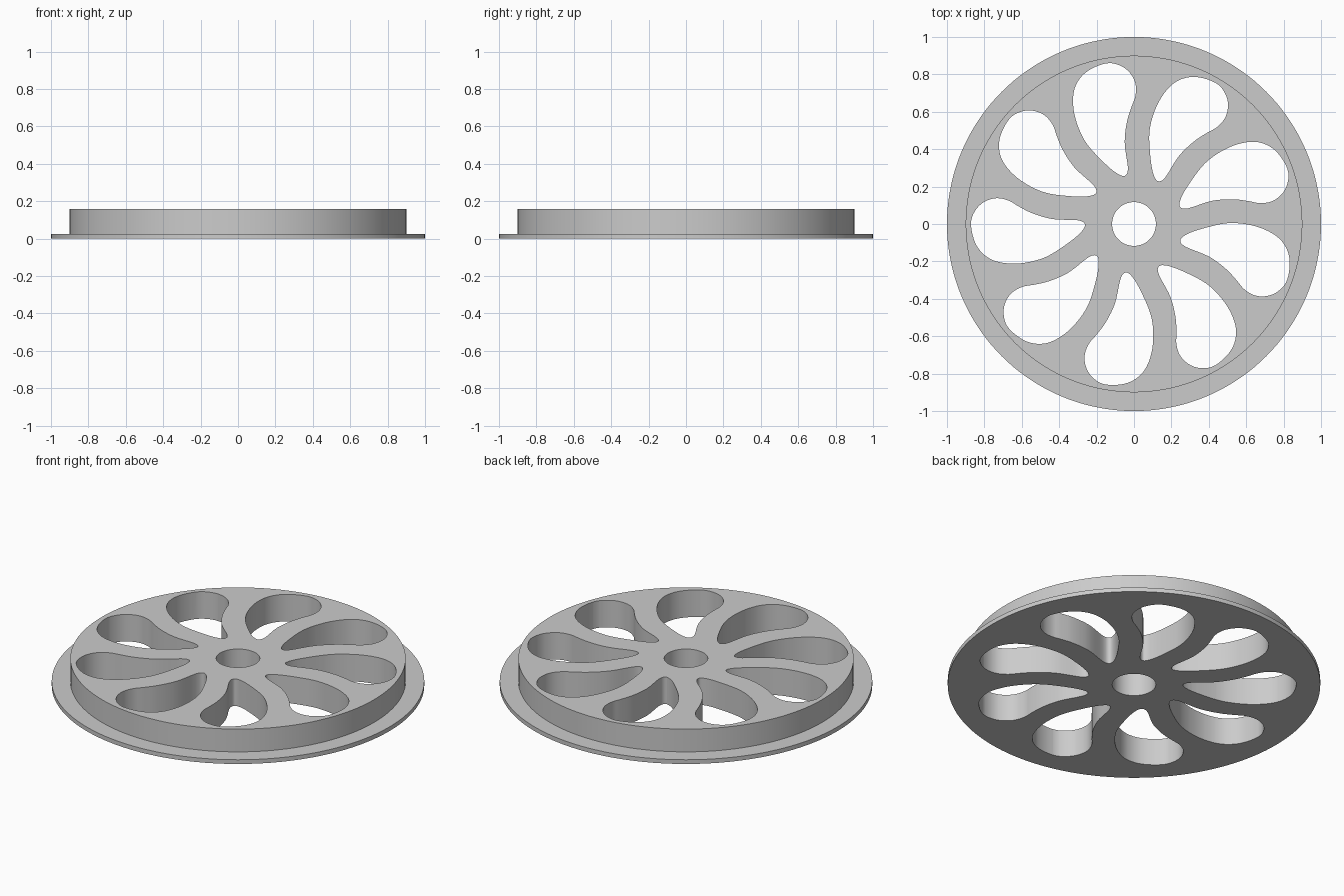
import bpy
import bmesh
import math
from mathutils import Vector, Matrix

cube = bpy.data.objects.get("Cube")
if cube:
    bpy.data.objects.remove(cube, do_unlink=True)

SEGMENTS = 144
SPOKES = 9

grey = bpy.data.materials.new("light grey")
grey.use_nodes = True
colour = (0.6, 0.6, 0.6, 1)
grey.diffuse_color = colour
grey.node_tree.nodes["Principled BSDF"].inputs["Base Color"].default_value = colour


def make_object(name, bm):
    bmesh.ops.recalc_face_normals(bm, faces=bm.faces)
    mesh = bpy.data.meshes.new(name)
    bm.to_mesh(mesh)
    bm.free()
    mesh.materials.append(grey)
    obj = bpy.data.objects.new(name, mesh)
    bpy.context.collection.objects.link(obj)
    return obj


def smooth_loop(points, steps):
    """Closed Catmull-Rom curve through the points."""
    pts = [Vector((x, y, 0)) for x, y in points]
    n = len(pts)
    result = []
    for i in range(n):
        a, b, c, d = (pts[(i + k) % n] for k in (-1, 0, 1, 2))
        # centripetal spacing keeps tight corners clean
        t1 = (b - a).length ** 0.5
        t2 = t1 + (c - b).length ** 0.5
        t3 = t2 + (d - c).length ** 0.5
        for s in range(steps):
            t = t1 + (t2 - t1) * s / steps
            p = a.lerp(b, t / t1)
            q = b.lerp(c, (t - t1) / (t2 - t1))
            r = c.lerp(d, (t - t2) / (t3 - t2))
            u = p.lerp(q, t / t2)
            v = q.lerp(r, (t - t1) / (t3 - t1))
            result.append(u.lerp(v, (t - t1) / (t2 - t1)))
    return result


# Wheel body: flange, drum and centre bore turned from one profile
profile = [(0.117, 0), (1, 0), (1, 0.025), (0.9, 0.025), (0.9, 0.16), (0.117, 0.16)]
bm = bmesh.new()
rings = []
for i in range(SEGMENTS):
    a = math.tau * i / SEGMENTS
    rings.append([bm.verts.new((r * math.cos(a), r * math.sin(a), z)) for r, z in profile])
for i, ring in enumerate(rings):
    following = rings[(i + 1) % SEGMENTS]
    for j in range(len(profile)):
        k = (j + 1) % len(profile)
        bm.faces.new((ring[j], following[j], following[k], ring[k]))
wheel = make_object("spoked_wheel", bm)

# Curved teardrop openings that leave the swirling spokes
opening = [(0.262, 0.005), (0.28, 0.04), (0.375, 0.118), (0.49, 0.184), (0.64, 0.212),
           (0.755, 0.193), (0.818, 0.148), (0.855, 0.085), (0.87, -0.02), (0.835, -0.09),
           (0.785, -0.126), (0.73, -0.138), (0.67, -0.125), (0.62, -0.096),
           (0.55, -0.06), (0.44, -0.027), (0.28, -0.015)]
outline = smooth_loop(opening, 5)
bm = bmesh.new()
for i in range(SPOKES):
    turn = Matrix.Rotation(math.pi + math.tau * i / SPOKES, 3, 'Z')
    lift = Vector((0, 0, 0.1))
    low = [bm.verts.new(turn @ p - lift) for p in outline]
    high = [bm.verts.new(turn @ p + 3 * lift) for p in outline]
    bm.faces.new(low[::-1])
    bm.faces.new(high)
    for j in range(len(low)):
        k = (j + 1) % len(low)
        bm.faces.new((low[j], low[k], high[k], high[j]))
cutter = make_object("spoke_opening_cutter", bm)
cutter.hide_render = True

# Cut the openings through the wheel
cut = wheel.modifiers.new("spoke openings", 'BOOLEAN')
cut.operation = 'DIFFERENCE'
cut.solver = 'EXACT'
cut.object = cutter
bpy.ops.object.select_all(action='DESELECT')
wheel.select_set(True)
bpy.context.view_layer.objects.active = wheel
bpy.ops.object.modifier_apply(modifier=cut.name)
bpy.data.objects.remove(cutter, do_unlink=True)
bpy.ops.object.shade_smooth_by_angle(angle=math.radians(35))
